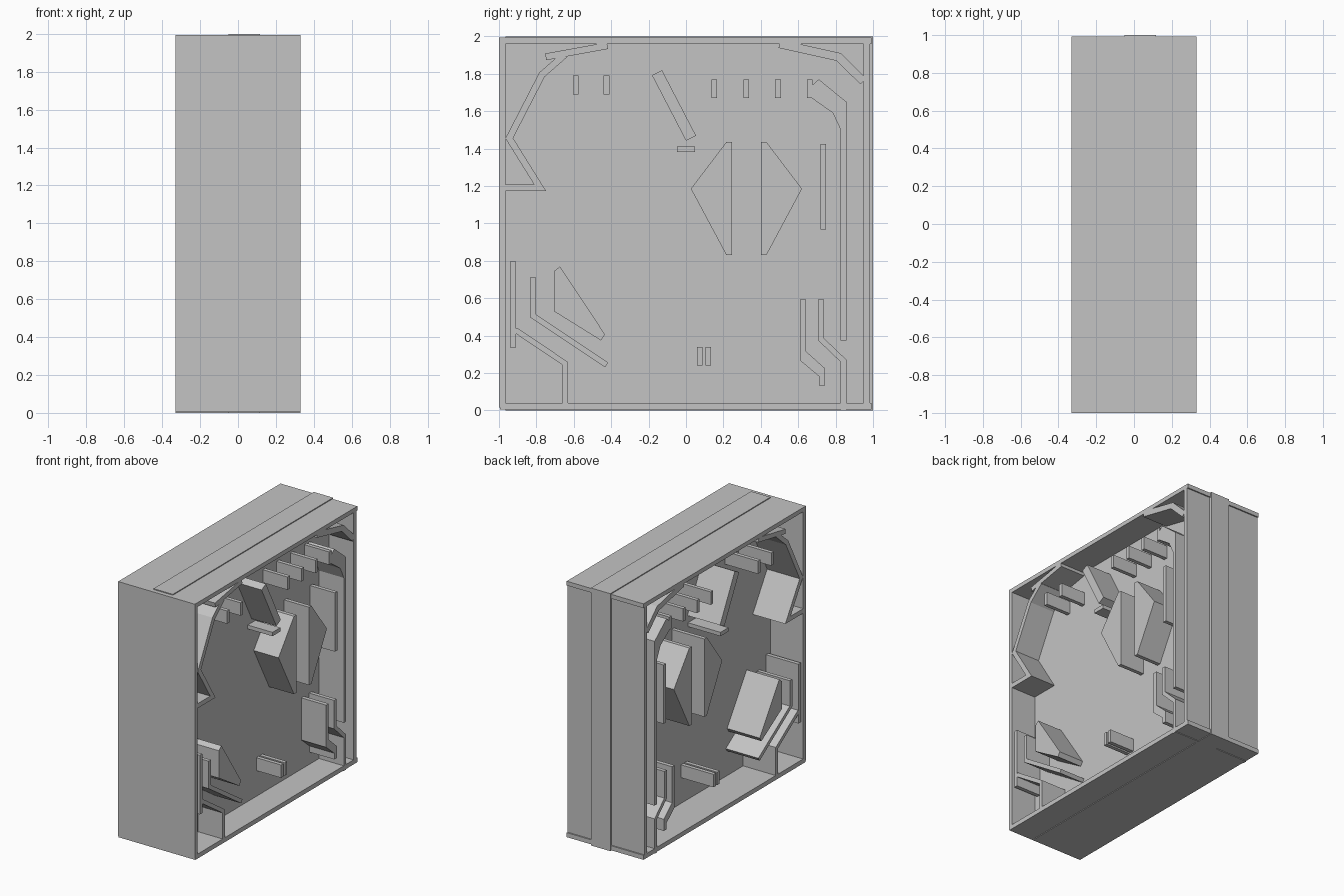
import bpy
import bmesh
from mathutils import Vector

cube = bpy.data.objects.get("Cube")
if cube:
    bpy.data.objects.remove(cube, do_unlink=True)

grey = bpy.data.materials.new("plain_grey")
grey.use_nodes = True
colour = (0.55, 0.55, 0.55, 1)
grey.diffuse_color = colour
grey.node_tree.nodes["Principled BSDF"].inputs["Base Color"].default_value = colour

HALF_DEPTH = 0.33
THIN = 0.03       # thickness shared by guides, pegs and bars
PEG_HEIGHT = 0.1
CEILING = 1.96    # underside of the top wall
FLOOR = 0.04      # upper side of the bottom wall
INNER_FRONT = -0.966
INNER_BACK = 0.948


def prism(name, outline, left=HALF_DEPTH, right=-HALF_DEPTH):
    """Extrude a (y, z) outline along x."""
    bm = bmesh.new()
    face = bm.faces.new([bm.verts.new((right, y, z)) for y, z in outline])
    extruded = bmesh.ops.extrude_face_region(bm, geom=[face])["geom"]
    moved = [item for item in extruded if isinstance(item, bmesh.types.BMVert)]
    bmesh.ops.translate(bm, verts=moved, vec=(left - right, 0, 0))
    bmesh.ops.recalc_face_normals(bm, faces=bm.faces)
    mesh = bpy.data.meshes.new(name)
    bm.to_mesh(mesh)
    bm.free()
    mesh.materials.append(grey)
    bpy.context.collection.objects.link(bpy.data.objects.new(name, mesh))


def block(name, front, back, bottom, top, **depth):
    """Rectangular block between the given limits."""
    corners = [(front, bottom), (back, bottom), (back, top), (front, top)]
    prism(name, corners, **depth)


def post(name, centre, bottom, top):
    """Thin upright bar centred on a y position."""
    block(name, centre - THIN / 2, centre + THIN / 2, bottom, top)


def strip(name, path, width=THIN):
    """Bent sheet of even thickness with mitred corners."""
    points = [Vector(point) for point in path]
    upper, lower = [], []
    for i, point in enumerate(points):
        before = (point - points[max(i - 1, 0)]).normalized()
        after = (points[min(i + 1, len(points) - 1)] - point).normalized()
        tangent = (before + after).normalized()
        segment = after if after.length else before
        offset = tangent.orthogonal() * width / 2 / tangent.dot(segment)
        upper.append(point + offset)
        lower.append(point - offset)
    prism(name, upper + lower[::-1])


def half_diamond(name, straight_edge, side):
    """Blunt triangle whose tip points along side."""
    middle, reach, bottom, top = 1.185, 0.22, 0.83, 1.435
    blunt = straight_edge + side * THIN
    prism(name, [(straight_edge, top), (blunt, top),
                 (straight_edge + side * reach, middle),
                 (blunt, bottom), (straight_edge, bottom)])


# Case walls and the raised centre panel
block("front_wall", -1, INNER_FRONT, 0.015, 1.993)
block("back_wall", INNER_BACK, 0.983, 0.01, 1.985)
block("top_wall", -0.995, 0.993, CEILING, 1.993)
block("bottom_wall", -0.995, 0.993, 0.005, FLOOR)
block("centre_panel", INNER_FRONT, 1, 0, 2, left=0.117, right=-0.05)

# Guides along the top corners
strip("front_upper_guide", [(INNER_FRONT, 1.19), (-0.78, 1.19), (-0.945, 1.455),
                            (-0.77, 1.795), (-0.65, 1.9)], THIN * 1.2)
strip("front_ceiling_guide", [(-0.75, 1.89), (-0.42, 1.95)], THIN * 1.2)
strip("back_upper_guide", [(0.5, CEILING), (0.815, 1.89), (INNER_BACK, 1.76)], THIN * 1.5)

# Launch lane with its hooked upper end
post("lane_wall", 0.842, 0.374, 1.55)
prism("lane_hook", [(0.665, 1.73), (0.71, 1.77), (0.857, 1.65),
                    (0.857, 1.5), (0.827, 1.5), (0.785, 1.59), (0.665, 1.675)])

# Row of upper pegs
for i in range(2):
    post(f"front_upper_peg_{i}", -0.59 + i * 0.165, 1.69, 1.69 + PEG_HEIGHT)
for i in range(4):
    post(f"back_upper_peg_{i}", 0.152 + i * 0.17, 1.67, 1.67 + PEG_HEIGHT)

# Central pieces
strip("slanted_bar", [(-0.155, 1.805), (0.027, 1.455)], THIN * 2)
strip("short_bar", [(-0.048, 1.396), (0.048, 1.396)])
half_diamond("front_half_diamond", 0.246, -1)
half_diamond("back_half_diamond", 0.4, 1)
post("upright_bar", 0.733, 0.968, 1.425)

# Lower front pieces
post("front_post", -0.925, 0.337, 0.797)
strip("front_outer_guide", [(-0.912, 0.43), (-0.645, 0.25), (-0.645, FLOOR)])
strip("front_inner_guide", [(-0.818, 0.71), (-0.818, 0.505), (-0.425, 0.243)])
prism("front_wedge", [(-0.706, 0.743), (-0.674, 0.77), (-0.433, 0.406),
                      (-0.455, 0.374), (-0.706, 0.53)])

# Pair of bottom pegs
for i in range(2):
    post(f"bottom_peg_{i}", 0.073 + i * 0.045, 0.24, 0.24 + PEG_HEIGHT)

# Lower back pieces
prism("back_inner_guide", [(0.61, 0.594), (0.642, 0.594), (0.642, 0.315),
                           (0.743, 0.225), (0.743, 0.134), (0.711, 0.134),
                           (0.711, 0.182), (0.61, 0.267)])
strip("back_outer_guide", [(0.722, 0.594), (0.722, 0.38), (0.842, 0.265), (0.842, 0)])
